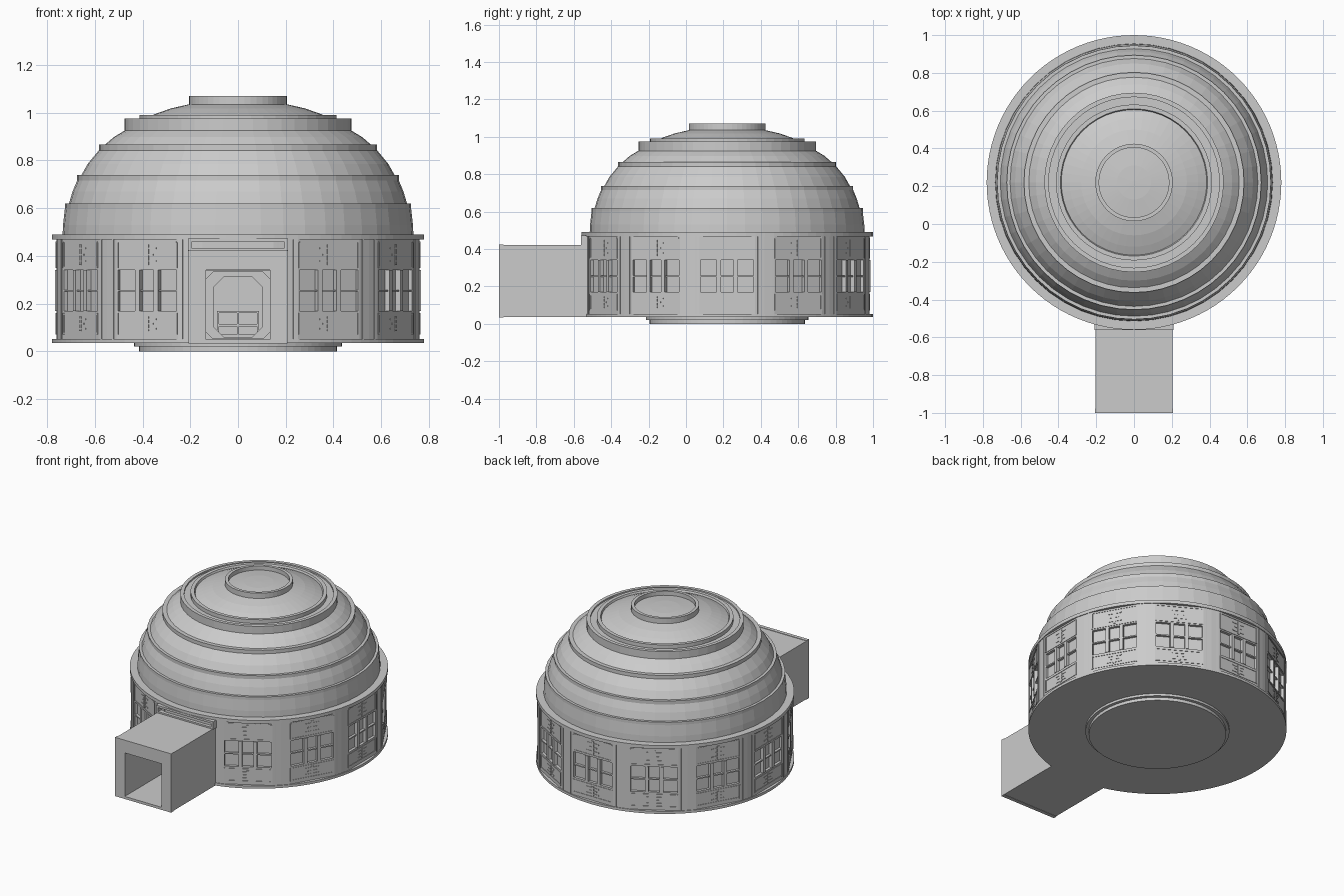
import bpy, bmesh, math
from mathutils import Matrix, Vector

if "Cube" in bpy.data.objects:
    bpy.data.objects.remove(bpy.data.objects["Cube"])

CY = 0.22          # centre of the round building
BAYS = 12
R_WALL = 0.775     # wall corner radius
HALF = math.radians(11)
APO = R_WALL * math.cos(HALF)
HW = R_WALL * math.sin(HALF)


def finish(bm, name):
    bmesh.ops.recalc_face_normals(bm, faces=bm.faces)
    me = bpy.data.meshes.new(name)
    bm.to_mesh(me)
    bm.free()
    ob = bpy.data.objects.new(name, me)
    bpy.context.scene.collection.objects.link(ob)
    return ob


def lathe(name, profile, n):
    """Closed solid of revolution; the first and last points get capped."""
    bm = bmesh.new()
    rings = []
    for r, z in profile:
        rings.append([bm.verts.new((r * math.sin(2 * math.pi * i / n),
                                    CY - r * math.cos(2 * math.pi * i / n), z))
                      for i in range(n)])
    for a, b in zip(rings, rings[1:]):
        for i in range(n):
            j = (i + 1) % n
            bm.faces.new((a[i], a[j], b[j], b[i]))
    bm.faces.new(rings[0])
    bm.faces.new(rings[-1])
    return finish(bm, name)


def prism(bm, pts, vec):
    """Extrude a planar outline along vec."""
    f = bm.faces.new([bm.verts.new(p) for p in pts])
    ext = bmesh.ops.extrude_face_region(bm, geom=[f], use_keep_orig=True)
    bmesh.ops.translate(bm, vec=vec,
                        verts=[g for g in ext["geom"] if isinstance(g, bmesh.types.BMVert)])


def box(bm, x0, x1, y0, y1, z0, z1, mat=Matrix()):
    m = mat @ Matrix.Translation(((x0 + x1) / 2, (y0 + y1) / 2, (z0 + z1) / 2)) \
        @ Matrix.Diagonal((x1 - x0, y1 - y0, z1 - z0, 1))
    bmesh.ops.create_cube(bm, size=1, matrix=m)


def bay_matrix(k):
    return Matrix.Translation((0, CY, 0)) @ Matrix.Rotation(math.radians(360 / BAYS * k), 4, 'Z')


def wall_band(name, z0, z1, recess):
    """Twelve flat bays joined by curved piers; window bays can be recessed."""
    bm = bmesh.new()
    pts = []
    for k in range(BAYS):
        m = bay_matrix(k)
        loc = [(-HW, -APO)]
        if recess and k:
            w = HW - 0.006
            loc += [(-w, -APO), (-w, -APO + recess), (w, -APO + recess), (w, -APO)]
        loc += [(HW, -APO)]
        a = math.radians(15)
        loc += [(R_WALL * math.sin(a), -R_WALL * math.cos(a))]
        pts += [m @ Vector((x, y, z0)) for x, y in loc]
    prism(bm, pts, (0, 0, z1 - z0))
    return finish(bm, name)


# Foundation and drum rims
lathe("foundation", [(0.415, 0), (0.415, 0.02), (0.435, 0.02), (0.435, 0.04)], 64)
lathe("drum_bottom_rim", [(0.78, 0.035), (0.78, 0.052)], 96)
lathe("drum_top_rim", [(0.78, 0.468), (0.78, 0.49)], 96)

# Drum wall in three bands, middle one holding the windows
wall_band("wall_lower", 0.05, 0.17, 0)
wall_band("wall_windows", 0.17, 0.34, 0.018)
wall_band("wall_upper", 0.34, 0.47, 0)

# Stepped dome
lathe("dome", [(0.735, 0.485), (0.733, 0.53), (0.725, 0.60), (0.725, 0.62), (0.708, 0.62),
               (0.693, 0.67), (0.674, 0.715), (0.674, 0.738), (0.656, 0.738),
               (0.63, 0.785), (0.583, 0.842), (0.583, 0.866), (0.557, 0.866),
               (0.52, 0.898), (0.475, 0.925), (0.475, 0.975), (0.452, 0.975),
               (0.452, 0.965), (0.413, 0.965), (0.413, 0.99), (0.39, 0.99),
               (0.385, 0.978), (0.34, 0.997), (0.28, 1.018), (0.205, 1.035),
               (0.205, 1.07), (0.185, 1.07), (0.185, 1.043), (0.09, 1.052),
               (0.01, 1.054)], 48)

# Window bars, louvres and panel trim on every bay but the door bay
bars, vents, trim = bmesh.new(), bmesh.new(), bmesh.new()
F = -APO
for k in range(1, BAYS):
    m = bay_matrix(k)
    for s in (-1, 1):
        c = s * 0.045
        box(bars, c - 0.011, c + 0.011, F - 0.005, F + 0.02, 0.17, 0.34, m)
        box(trim, s * 0.142 - 0.004, s * 0.142 + 0.004, F - 0.004, F + 0.01, 0.07, 0.16, m)
        box(trim, s * 0.142 - 0.004, s * 0.142 + 0.004, F - 0.004, F + 0.01, 0.35, 0.455, m)
    box(bars, -HW + 0.006, HW - 0.006, F + 0.002, F + 0.02, 0.25, 0.258, m)
    for z0, z1 in ((0.075, 0.155), (0.352, 0.458)):
        mid, h = (z0 + z1) / 2, z1 - z0
        for z in (z0, z1):
            box(trim, -0.142, 0.142, F - 0.003, F + 0.01, z - 0.003, z + 0.003, m)
        box(vents, -0.008, 0.008, F - 0.004, F + 0.01, z0 + 0.01, z1 - 0.01, m)
        for t in (-0.25, 0, 0.25):
            z = mid + t * h
            w = 0.045 if t else 0.03
            box(vents, -w, w, F - 0.003, F + 0.01, z - 0.003, z + 0.003, m)
finish(bars, "window_bars")
finish(vents, "wall_louvres")
finish(trim, "panel_trim")

# Pier seams either side of each bay
bm = bmesh.new()
for k in range(BAYS):
    m = bay_matrix(k + 0.5)
    for s in (-1, 1):
        box(bm, s * 0.035 - 0.003, s * 0.035 + 0.003, -R_WALL - 0.002, -R_WALL + 0.02,
            0.05, 0.468, m)
finish(bm, "pier_seams")

# Entrance corridor: arch-free portal section pulled back to the drum
def portal(name, hw, z0, z1, ow, o0, o1, y0, y1):
    bm = bmesh.new()
    box(bm, -hw, -ow, y0, y1, z0, z1)
    box(bm, ow, hw, y0, y1, z0, z1)
    box(bm, -ow, ow, y0, y1, o1, z1)
    box(bm, -ow, ow, y0, y1, z0, o0)
    return finish(bm, name)

portal("corridor", 0.205, 0.035, 0.422, 0.135, 0.05, 0.34, -0.978, -0.5)
portal("corridor_front_frame", 0.207, 0.033, 0.425, 0.135, 0.05, 0.34, -1.0, -0.976)

# Lintel above the corridor with a shadow slot
bm = bmesh.new()
box(bm, -0.21, 0.21, -0.562, -0.5, 0.42, 0.432)
box(bm, -0.21, 0.21, -0.562, -0.5, 0.458, 0.472)
for s in (-1, 1):
    box(bm, s * 0.2025 - 0.0075, s * 0.2025 + 0.0075, -0.562, -0.5, 0.43, 0.46)
finish(bm, "entrance_lintel")

# Inner doorway: chamfered ring with a panelled door behind
def octagon(hw, z0, z1, c):
    return [(-hw + c, z0), (hw - c, z0), (hw, z0 + c), (hw, z1 - c),
            (hw - c, z1), (-hw + c, z1), (-hw, z1 - c), (-hw, z0 + c)]

bm = bmesh.new()
y0, y1 = -0.61, -0.565
outer, inner = octagon(0.134, 0.051, 0.335, 0.03), octagon(0.1, 0.06, 0.312, 0.04)
loops = [[bm.verts.new((x, y, z)) for x, z in o]
         for o, y in ((outer, y0), (inner, y0), (inner, y1), (outer, y1))]
for a, b in zip(loops, loops[1:] + loops[:1]):
    for i in range(8):
        j = (i + 1) % 8
        bm.faces.new((a[i], a[j], b[j], b[i]))
finish(bm, "door_frame")

bm = bmesh.new()
box(bm, -0.134, 0.134, -0.575, -0.55, 0.05, 0.339)
for z in (0.065, 0.11, 0.165):
    box(bm, -0.088, 0.088, -0.583, -0.57, z - 0.005, z + 0.005)
for x in (-0.083, 0, 0.083):
    box(bm, x - 0.004, x + 0.004, -0.582, -0.57, 0.065, 0.165)
finish(bm, "door")
